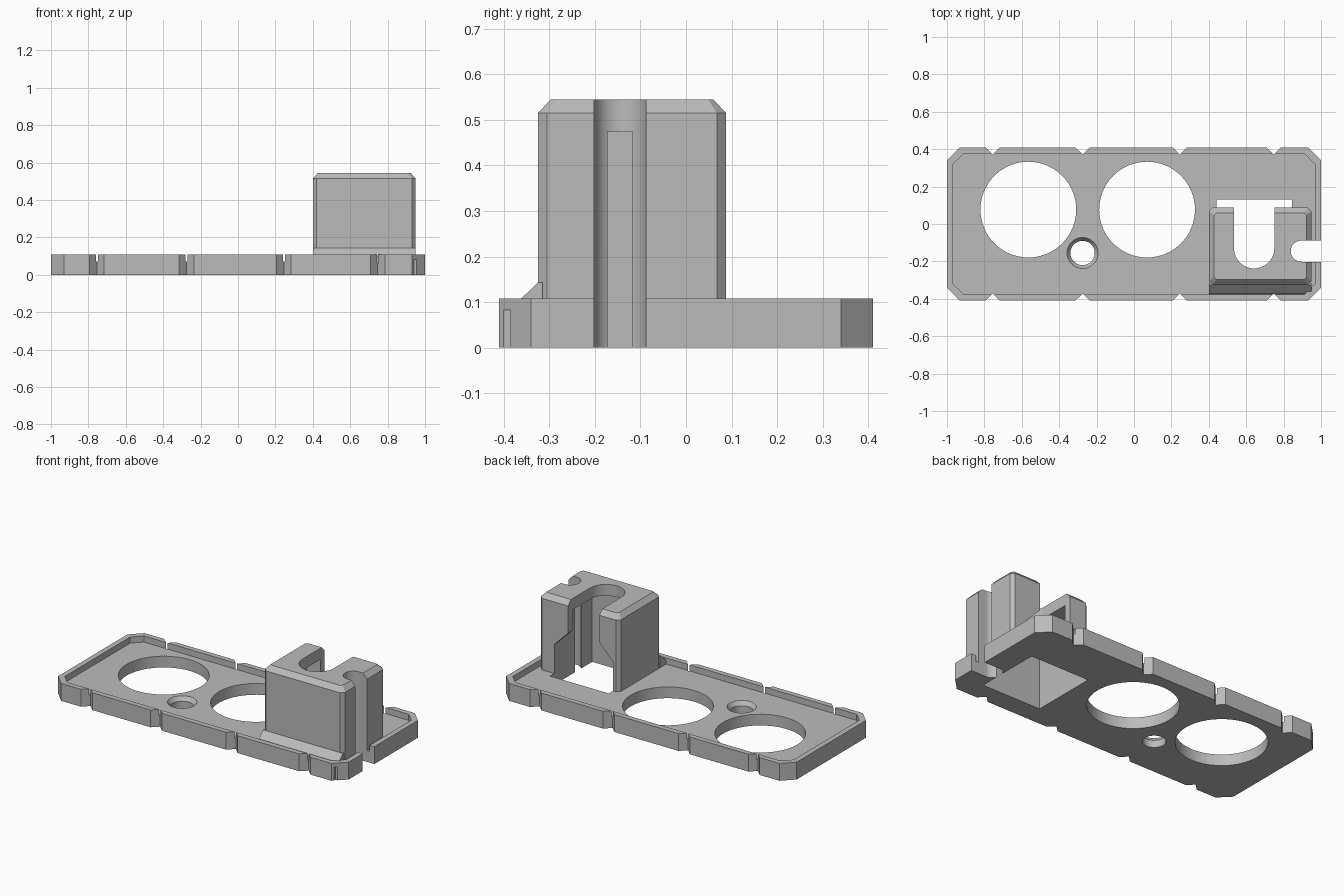
import bpy, bmesh, math

cube = bpy.data.objects.get("Cube")
if cube:
    bpy.data.objects.remove(cube)

grey = bpy.data.materials.new("light_grey")
grey.use_nodes = True
colour = (0.5, 0.5, 0.5, 1)
grey.diffuse_color = colour
grey.node_tree.nodes["Principled BSDF"].inputs["Base Color"].default_value = colour


def loft(name, layers):
    """Closed solid through equal-sized rings of 3D points."""
    bm = bmesh.new()
    rings = [[bm.verts.new(p) for p in ring] for ring in layers]
    n = len(rings[0])
    for a, b in zip(rings, rings[1:]):
        for i in range(n):
            j = (i + 1) % n
            bm.faces.new((a[i], a[j], b[j], b[i]))
    bm.faces.new(rings[0][::-1])
    bm.faces.new(rings[-1])
    bmesh.ops.recalc_face_normals(bm, faces=bm.faces)
    mesh = bpy.data.meshes.new(name)
    bm.to_mesh(mesh)
    bm.free()
    obj = bpy.data.objects.new(name, mesh)
    bpy.context.collection.objects.link(obj)
    mesh.materials.append(grey)
    return obj


def at(points, z):
    return [(x, y, z) for x, y in points]


def prism(name, points, z0, z1):
    return loft(name, [at(points, z0), at(points, z1)])


def box(x0, x1, y0, y1):
    return [(x0, y0), (x1, y0), (x1, y1), (x0, y1)]


def clipped(x0, x1, y0, y1, c):
    return [(x0 + c, y0), (x1 - c, y0), (x1, y0 + c), (x1, y1 - c),
            (x1 - c, y1), (x0 + c, y1), (x0, y1 - c), (x0, y0 + c)]


def arc(x, y, r, start=0, sweep=360, n=64):
    count = n if sweep == 360 else n + 1
    angles = [math.radians(start + sweep * i / n) for i in range(count)]
    return [(x + r * math.cos(a), y + r * math.sin(a)) for a in angles]


def cut(obj, cutters):
    for c in cutters:
        c.hide_render = True
        mod = obj.modifiers.new("cut", "BOOLEAN")
        mod.operation = "DIFFERENCE"
        mod.solver = "EXACT"
        mod.object = c
    graph = bpy.context.evaluated_depsgraph_get()
    mesh = bpy.data.meshes.new_from_object(obj.evaluated_get(graph))
    obj.modifiers.clear()
    obj.data = mesh


FLOOR, RIM, LOW, HIGH = 0.07, 0.108, -0.1, 0.8

# Side cable channel, shared by tower and plate
channel = prism("channel_cutter", arc(0.895, -0.145, 0.057, 90, 180, 32)
                + [(1.2, -0.202), (1.2, -0.088)], LOW, HIGH)

# Base plate with raised rim
plate = prism("base_plate", clipped(-1, 1, -0.41, 0.41, 0.07), 0, RIM)
cuts = [channel,
        prism("tray_cutter", clipped(-0.967, 0.967, -0.377, 0.377, 0.056), FLOOR, HIGH),
        prism("pocket_cutter", box(0.44, 0.845, -0.285, 0.13), LOW, 0.475 / 2),
        prism("corner_slit_cutter", box(0.94, 0.955, -0.42, -0.383), LOW, 0.083)]
for x in (-0.565, 0.07):
    cuts.append(prism("round_hole_cutter", arc(x, 0.077, 0.256), LOW, HIGH))
cuts.append(loft("screw_hole_cutter", [at(arc(-0.275, -0.155, r), z) for r, z in
                 ((0.065, LOW), (0.065, 0.045), (0.083, FLOOR), (0.083, HIGH))]))
# V notches along both long edges
for x in (-0.755, -0.275, 0.245, 0.747):
    for s in (-1, 1):
        cuts.append(prism("notch_cutter", [(x - 0.06, s * 0.43), (x + 0.06, s * 0.43),
                                           (x, s * 0.372)], LOW, HIGH))
cut(plate, cuts)

# Tower with clipped corners and chamfered top
tower = loft("tower", [at(clipped(0.4, 0.95, -0.325, 0.088, 0.02), FLOOR - 0.01),
                       at(clipped(0.4, 0.95, -0.325, 0.088, 0.02), 0.515),
                       at(clipped(0.428, 0.922, -0.297, 0.06, 0.012), 0.545)])
# Rear opening: wide below, tapering to the slot
rear = [(0.44, 0), (0.845, 0), (0.845, 0.25), (0.75, 0.345), (0.535, 0.345), (0.44, 0.25)]
tower_cuts = [
    channel,
    prism("cavity_cutter", box(0.44, 0.845, -0.285, 0.045), LOW, 0.475),
    loft("rear_cutter", [[(x, y, z) for x, z in rear] for y in (-0.1, 0.2)]),
    prism("slot_cutter", arc(0.6425, -0.13, 0.1075, 180, 180, 32)
          + [(0.75, 0.2), (0.535, 0.2)], LOW, HIGH)]
cut(tower, tower_cuts)

# Sloped brace along the tower's front foot
slope = [(-0.375, 0.06), (-0.375, 0.095), (-0.325, 0.143), (-0.315, 0.143), (-0.315, 0.06)]
loft("front_brace", [[(x, y, z) for y, z in slope] for x in (0.4, 0.95)])

# Remove helpers and keep crisp edges with smooth round walls
for c in set(cuts + tower_cuts):
    bpy.data.objects.remove(c)
for obj in (plate, tower):
    bpy.ops.object.select_all(action="DESELECT")
    obj.select_set(True)
    bpy.context.view_layer.objects.active = obj
    bpy.ops.object.shade_smooth_by_angle(angle=math.radians(20))
